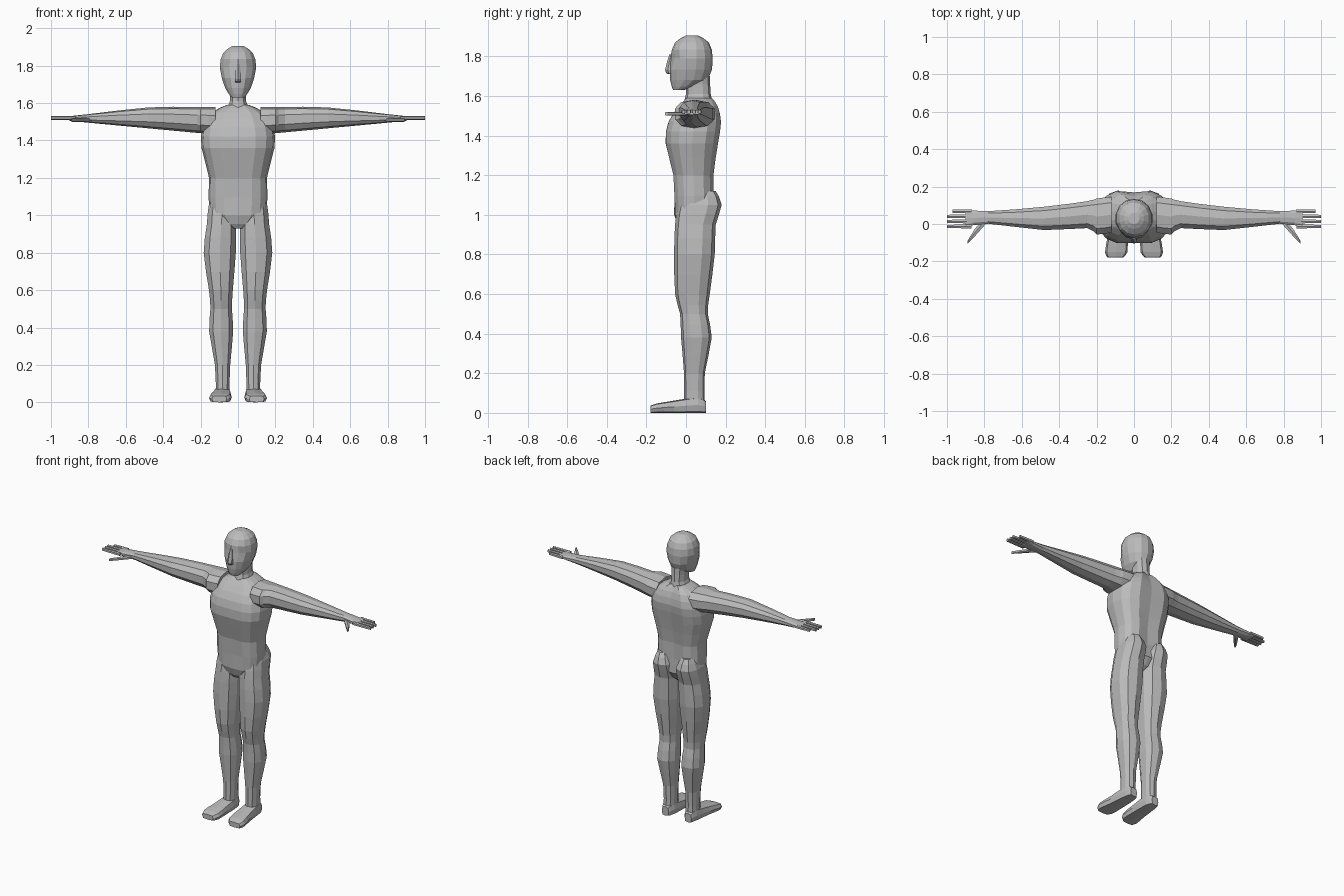
import bpy, bmesh, math
from mathutils import Vector

cube = bpy.data.objects.get("Cube")
if cube:
    bpy.data.objects.remove(cube, do_unlink=True)

grey = bpy.data.materials.new("plain grey")
grey.use_nodes = True
shade = .5
grey.diffuse_color = (shade, shade, shade, 1)
shader = grey.node_tree.nodes["Principled BSDF"]
shader.inputs["Base Color"].default_value = grey.diffuse_color


# Cross-sections: position along the part, then the two extents across it
def body_section(z, half_width, front, back):
    return z, -half_width, half_width, front, back


def leg_section(z, inner, outer, front, back):
    return z, inner, outer, front, back


def foot_section(y, inner, outer, top):
    return y, inner, outer, 0, top


def arm_section(x, front, back):
    """The arm tapers evenly below, and from the elbow outwards on top."""
    underside = 1.42 + x * .094
    top = 1.58 - max(0, x - .45) / 9
    return x, front, back, underside, top


def digit_section(x, y, radius, height=1.52):
    return x, y - radius, y + radius, height - .01, height + .01


def add_midsections(sections):
    """Insert a smoothly curved section between each neighbouring pair."""
    result = [sections[0]]
    padded = [sections[0], *sections, sections[-1]]
    for a, b, c, d in zip(padded, padded[1:], padded[2:], padded[3:]):
        middle = [(9 * (q + r) - p - s) / 16 for p, q, r, s in zip(a, b, c, d)]
        result += [middle, c]
    return result


def place(axis, along, u, v):
    if axis == "X":
        return Vector((along, u, v))
    if axis == "Y":
        return Vector((u, along, v))
    return Vector((u, v, along))


def rounded(value, power):
    return math.copysign(abs(value) ** (2 / power), value)


def loft(name, axis, sections, sides=10, power=2.4, mirror=False, sculpt=None):
    """Skin rounded rings through the sections and cap both ends."""
    bm = bmesh.new()
    rings = []
    for along, u_min, u_max, v_min, v_max in add_midsections(sections):
        ring = []
        for i in range(sides):
            angle = math.tau * i / sides
            across = rounded(math.sin(angle), power)
            upward = rounded(math.cos(angle), power)
            point = place(axis, along,
                          (u_min + u_max + across * (u_max - u_min)) / 2,
                          (v_min + v_max + upward * (v_max - v_min)) / 2)
            if sculpt:
                sculpt(point)
            ring.append(bm.verts.new(point))
        rings.append(ring)
    for lower, upper in zip(rings, rings[1:]):
        for i in range(sides):
            j = (i + 1) % sides
            bm.faces.new((lower[i], lower[j], upper[j], upper[i]))
    bm.faces.new(rings[0])
    bm.faces.new(rings[-1])
    bmesh.ops.recalc_face_normals(bm, faces=bm.faces)
    mesh = bpy.data.meshes.new(name)
    bm.to_mesh(mesh)
    bm.free()
    mesh.materials.append(grey)
    part = bpy.data.objects.new(name, mesh)
    bpy.context.collection.objects.link(part)
    if mirror:
        part.modifiers.new("Mirror", "MIRROR").use_mirror_merge = False


# Torso with a spine groove and a shallow breastbone groove
def carve_grooves(point):
    if abs(point.x) < .01 and point.z > 1:
        point.y -= .016 if point.y > 0 else -.007


loft("torso", "Z", [
    body_section(z=.93, half_width=.03, front=-.03, back=.08),
    body_section(z=1, half_width=.15, front=-.06, back=.14),
    body_section(z=1.2, half_width=.155, front=-.07, back=.145),
    body_section(z=1.36, half_width=.195, front=-.11, back=.17),
    body_section(z=1.47, half_width=.19, front=-.095, back=.185),
    body_section(z=1.55, half_width=.14, front=-.04, back=.165),
    body_section(z=1.59, half_width=.06, front=0, back=.135),
], sides=16, power=2.6, sculpt=carve_grooves)

# Neck
loft("neck", "Z", [
    body_section(z=1.54, half_width=.08, front=-.02, back=.14),
    body_section(z=1.61, half_width=.045, front=0, back=.125),
    body_section(z=1.7, half_width=.05, front=0, back=.12),
])


# Head with shallow eye sockets
def press_eye_sockets(point):
    if point.y < -.03 and .02 < abs(point.x) < .08 and 1.77 < point.z < 1.8:
        point.y += .012


loft("head", "Z", [
    body_section(z=1.63, half_width=.035, front=-.065, back=-.01),
    body_section(z=1.68, half_width=.07, front=-.08, back=.11),
    body_section(z=1.79, half_width=.1, front=-.08, back=.135),
    body_section(z=1.87, half_width=.08, front=-.055, back=.115),
    body_section(z=1.905, half_width=.03, front=0, back=.06),
], sides=14, power=2.1, sculpt=press_eye_sockets)

# Nose
loft("nose", "Z", [
    body_section(z=1.71, half_width=.015, front=-.09, back=-.05),
    body_section(z=1.73, half_width=.02, front=-.106, back=-.05),
    body_section(z=1.81, half_width=.01, front=-.084, back=-.05),
], sides=6, power=2)

# Legs, including the buttocks
loft("leg", "Z", [
    leg_section(z=1.12, inner=.05, outer=.13, front=0, back=.15),
    leg_section(z=1.05, inner=.01, outer=.16, front=-.04, back=.18),
    leg_section(z=.95, inner=.007, outer=.17, front=-.055, back=.15),
    leg_section(z=.8, inner=.008, outer=.187, front=-.06, back=.145),
    leg_section(z=.6, inner=.025, outer=.158, front=-.055, back=.12),
    leg_section(z=.5, inner=.03, outer=.15, front=-.03, back=.11),
    leg_section(z=.38, inner=.023, outer=.157, front=-.025, back=.13),
    leg_section(z=.2, inner=.04, outer=.125, front=-.01, back=.095),
    leg_section(z=.04, inner=.045, outer=.12, front=-.01, back=.095),
], mirror=True)

# Feet
loft("foot", "Y", [
    foot_section(y=.1, inner=.06, outer=.11, top=.06),
    foot_section(y=.06, inner=.04, outer=.125, top=.08),
    foot_section(y=-.06, inner=.035, outer=.14, top=.062),
    foot_section(y=-.15, inner=.035, outer=.155, top=.047),
    foot_section(y=-.18, inner=.06, outer=.14, top=.035),
], sides=8, power=4, mirror=True)

# Arms from the shoulder cap to the palm
loft("arm", "X", [
    arm_section(x=.12, front=-.05, back=.15),
    arm_section(x=.2, front=-.06, back=.14),
    arm_section(x=.25, front=-.025, back=.125),
    arm_section(x=.48, front=-.035, back=.095),
    arm_section(x=.78, front=0, back=.07),
    arm_section(x=.9, front=-.02, back=.08),
], mirror=True)

# Four evenly spaced fingers, the last one shorter
for i, name in enumerate(("index", "middle", "ring", "little")):
    y = -.013 + i * .027
    tip = .97 if name == "little" else 1
    loft(name + "_finger", "X", [
        digit_section(x=.87, y=y, radius=.012),
        digit_section(x=tip, y=y, radius=.009),
    ], sides=6, power=3, mirror=True)

# Thumb
loft("thumb", "X", [
    digit_section(x=.79, y=.025, radius=.025, height=1.51),
    digit_section(x=.85, y=-.045, radius=.022, height=1.51),
    digit_section(x=.89, y=-.098, radius=.009, height=1.51),
], sides=6, mirror=True)
